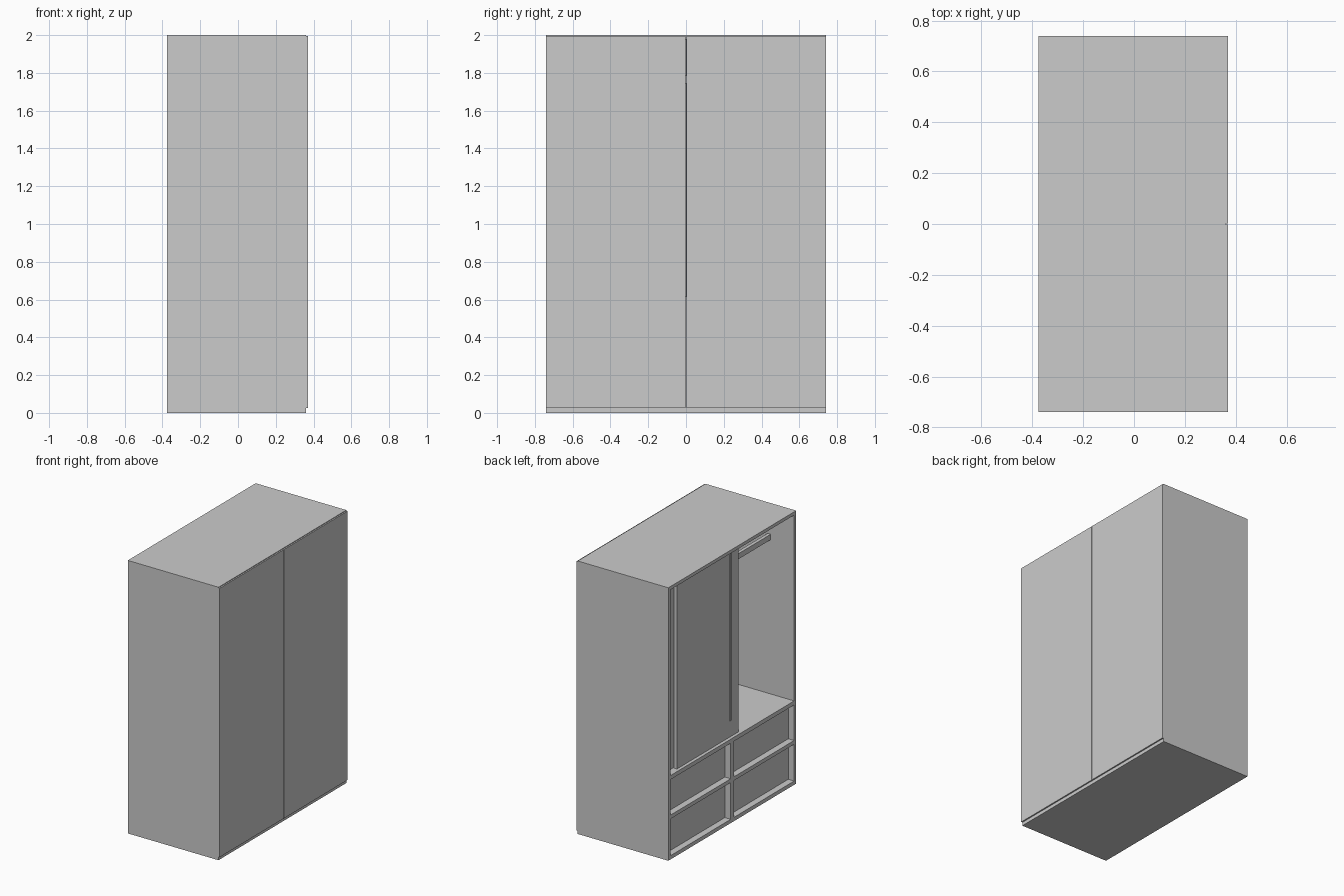
import bpy
import bmesh

if "Cube" in bpy.data.objects:
    bpy.data.objects.remove(bpy.data.objects["Cube"])


def box(name, x, y, z):
    """Box from (min, max) ranges."""
    bm = bmesh.new()
    bmesh.ops.create_cube(bm, size=1)
    for v in bm.verts:
        v.co = [r[0] if c < 0 else r[1] for c, r in zip(v.co, (x, y, z))]
    mesh = bpy.data.meshes.new(name)
    bm.to_mesh(mesh)
    bm.free()
    obj = bpy.data.objects.new(name, mesh)
    bpy.context.collection.objects.link(obj)
    return obj


F, B = -0.375, 0.36      # open face and back of the carcass
W, T = 0.74, 0.024       # half width and board thickness
I = W - T                # inner half width

# Carcass
box("top_panel", (F, B), (-W, W), (2 - T, 2))
box("bottom_panel", (F, B), (-W, W), (0, 0.028))
for s, side in ((-1, "right"), (1, "left")):
    box(side + "_side_panel", (F, B), sorted((s * I, s * W)), (0.028, 2 - T))
    # Two-piece backing, set slightly above the floor
    box(side + "_back_board", (B, 0.37), sorted((s * 0.002, s * W)), (0.025, 1.995))

# Shelves and divider of the drawer section
box("main_shelf", (F, B), (-I, I), (0.585, 0.615))
box("drawer_shelf", (F, B), (-I, I), (0.297, 0.325))
for i, z in enumerate(((0.028, 0.297), (0.325, 0.585))):
    box(f"drawer_divider_{i}", (F, B), (-0.018, 0.018), z)

# Four open-topped drawers, recessed from the opening
for zi, (z0, z1) in enumerate(((0.03, 0.295), (0.327, 0.583))):
    for side, y0, y1 in (("right", -I + 0.002, -0.02), ("left", 0.02, I - 0.002)):
        n = f"{side}_drawer_{zi}_"
        x0, x1 = F + 0.045, B - 0.02
        zt = z1 - 0.05
        box(n + "front", (x0, x0 + 0.02), (y0, y1), (z0, z1))
        box(n + "back", (x1 - 0.015, x1), (y0, y1), (z0, zt))
        box(n + "base", (x0 + 0.02, x1 - 0.015), (y0, y1), (z0, z0 + 0.01))
        for k, ya in enumerate((y0, y1 - 0.015)):
            box(n + f"wall_{k}", (x0 + 0.02, x1 - 0.015), (ya, ya + 0.015), (z0 + 0.01, zt))

# Two sliding doors, both pushed to the left
box("rear_sliding_door", (F + 0.055, F + 0.077), (0.0, I), (0.615, 2 - T))
box("front_sliding_door", (F + 0.024, F + 0.046), (-0.105, 0.606), (0.615, 2 - T))
box("door_handle", (F + 0.016, F + 0.024), (-0.016, -0.004), (0.735, 2 - T))

# Hanging rail
box("hanging_rail", (F + 0.19, F + 0.215), (-I, I), (1.745, 1.785))
